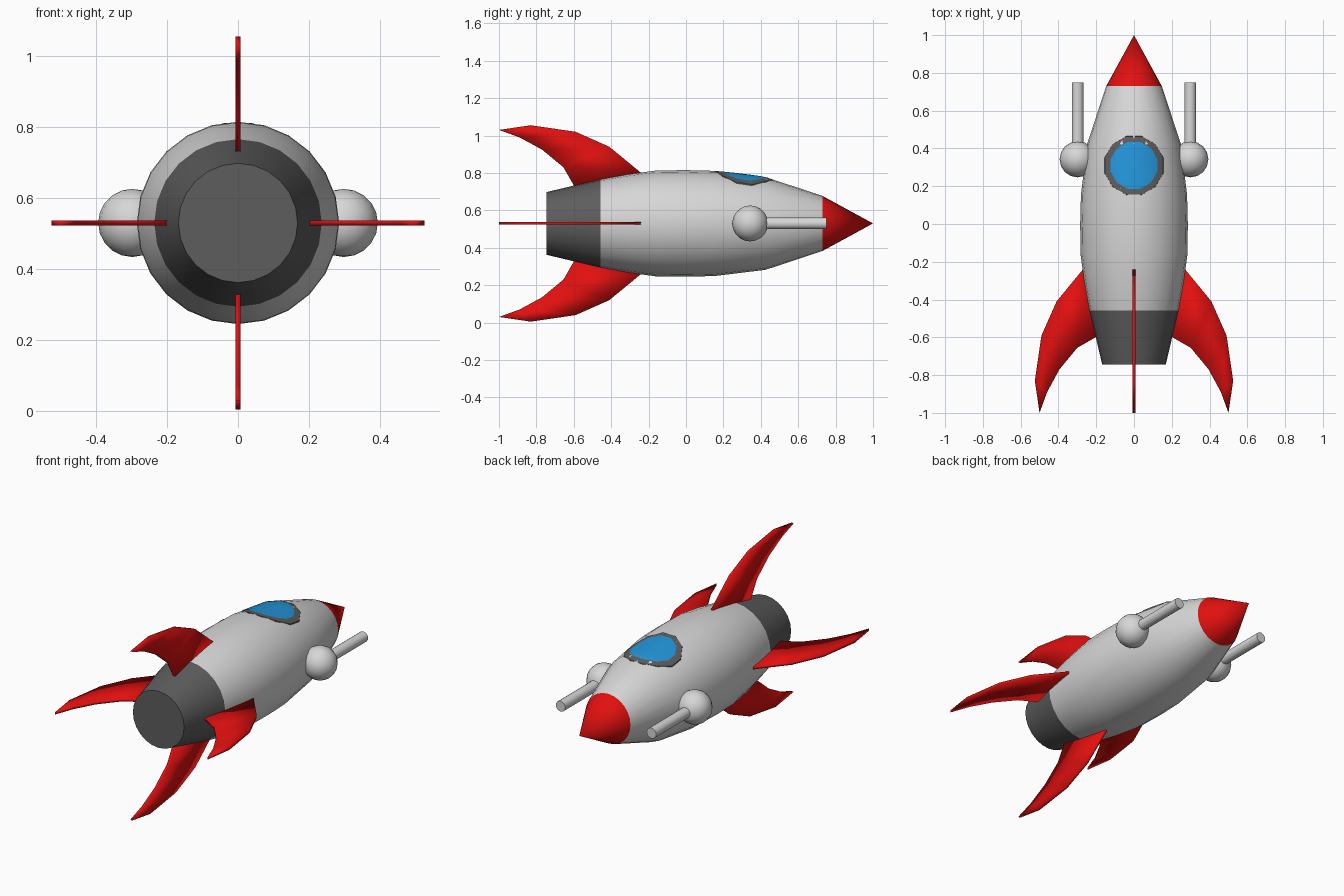
import bpy, bmesh, math
from mathutils import Matrix, Vector

if "Cube" in bpy.data.objects:
    bpy.data.objects.remove(bpy.data.objects["Cube"])

AXIS_Z = 0.53


def material(name, rgb):
    m = bpy.data.materials.new(name)
    m.diffuse_color = (*rgb, 1)
    m.use_nodes = True
    m.node_tree.nodes["Principled BSDF"].inputs["Base Color"].default_value = m.diffuse_color
    return m


LIGHT = material("light_grey", (0.68, 0.68, 0.68))
DARK = material("dark_grey", (0.11, 0.11, 0.11))
RED = material("red", (0.76, 0.005, 0.005))
BLUE = material("window_blue", (0.017, 0.30, 0.70))


def finish(name, bm, mats, angle=40):
    bmesh.ops.recalc_face_normals(bm, faces=bm.faces)
    me = bpy.data.meshes.new(name)
    bm.to_mesh(me)
    bm.free()
    ob = bpy.data.objects.new(name, me)
    bpy.context.collection.objects.link(ob)
    for m in mats:
        me.materials.append(m)
    bpy.ops.object.select_all(action='DESELECT')
    ob.select_set(True)
    bpy.context.view_layer.objects.active = ob
    bpy.ops.object.shade_smooth_by_angle(angle=math.radians(angle))
    return ob


# Hull: profile of (y, radius) turned about the long axis
TAIL_Y, NOSE_Y = -0.457, 0.73
PROFILE = [(-0.745, 0.168), (TAIL_Y, 0.236), (-0.31, 0.263), (-0.16, 0.283),
           (0.0, 0.285), (0.155, 0.281), (0.425, 0.248), (NOSE_Y, 0.147)]
SIDES = 24
bm = bmesh.new()
rings = []
for y, r in PROFILE:
    rings.append([bm.verts.new((r * math.cos(a), y, AXIS_Z + r * math.sin(a)))
                  for a in (2 * math.pi * i / SIDES for i in range(SIDES))])
tip = bm.verts.new((0, 1.0, AXIS_Z))
bm.faces.new(rings[0])
for i in range(SIDES):
    j = (i + 1) % SIDES
    for a, b in zip(rings, rings[1:]):
        bm.faces.new((a[i], a[j], b[j], b[i]))
    bm.faces.new((rings[-1][i], rings[-1][j], tip))
# Colour by position along the axis: dark tail, light hull, red nose
for f in bm.faces:
    y = f.calc_center_median().y
    f.material_index = 1 if y < TAIL_Y else 2 if y > NOSE_Y else 0
finish("hull", bm, [LIGHT, DARK, RED])


def hull_radius(y):
    for (y0, r0), (y1, r1) in zip(PROFILE, PROFILE[1:]):
        if y <= y1:
            return r0 + (r1 - r0) * (y - y0) / (y1 - y0)


# Cockpit window: thin disc draped on the hull, blue glass with a dark rim
N = 12
bm = bmesh.new()


def draped(rad, a, lift):
    x, y = rad * math.sin(a), 0.31 + rad * math.cos(a)
    return bm.verts.new((x, y, AXIS_Z + lift + math.sqrt(hull_radius(y) ** 2 - x * x)))


centre = draped(0, 0, 0.003)
loops = [[draped(rad, 2 * math.pi * (i + 0.5) / N, lift) for i in range(N)]
         for rad, lift in ((0.045, 0.003), (0.09, 0.003), (0.128, 0.003),
                           (0.16, 0.003), (0.161, -0.004))]
for i in range(N):
    j = (i + 1) % N
    bm.faces.new((centre, loops[0][i], loops[0][j]))
    for k, (a, b) in enumerate(zip(loops, loops[1:])):
        bm.faces.new((a[i], b[i], b[j], a[j])).material_index = int(k >= 2)
window = finish("cockpit_window", bm, [BLUE, DARK])

# Four swept fins: (y, radius) along the outer and inner edges, meeting at a tip
OUTER = [(-0.23, 0.262), (-0.41, 0.41), (-0.59, 0.49), (-0.83, 0.525)]
INNER = [(-0.595, 0.195), (-0.655, 0.30), (-0.77, 0.395), (-0.89, 0.46)]
TIP = (-1.0, 0.50)
HALF = 0.007
for k, name in enumerate(("right_fin", "top_fin", "left_fin", "bottom_fin")):
    bm = bmesh.new()
    sides = []
    for t in (-HALF, HALF):
        o, n, (p,) = ([bm.verts.new((r, y, t)) for y, r in pts]
                      for pts in (OUTER, INNER, [TIP]))
        for i in range(3):
            bm.faces.new((o[i], o[i + 1], n[i + 1], n[i]))
        bm.faces.new((o[3], p, n[3]))
        sides.append(o + [p] + n[::-1])
    s, t = sides
    for i in range(len(s)):
        j = (i + 1) % len(s)
        bm.faces.new((s[i], s[j], t[j], t[i]))
    bm.transform(Matrix.Translation((0, 0, AXIS_Z)) @
                 Matrix.Rotation(-k * math.pi / 2, 4, 'Y'))
    finish(name, bm, [RED], 180)

# Side pods: a ball with a forward-pointing barrel on each flank
for side, label in ((1, "right"), (-1, "left")):
    x = 0.298 * side
    bm = bmesh.new()
    bmesh.ops.create_uvsphere(bm, u_segments=16, v_segments=10, radius=0.096,
                              matrix=Matrix.Translation((x, 0.343, AXIS_Z)))
    finish(label + "_pod", bm, [LIGHT])
    bm = bmesh.new()
    bmesh.ops.create_cone(bm, cap_ends=True, segments=16, radius1=0.031, radius2=0.031,
                          depth=0.40, matrix=Matrix.Translation((x, 0.55, AXIS_Z)) @
                          Matrix.Rotation(math.pi / 2, 4, 'X'))
    finish(label + "_barrel", bm, [LIGHT])
